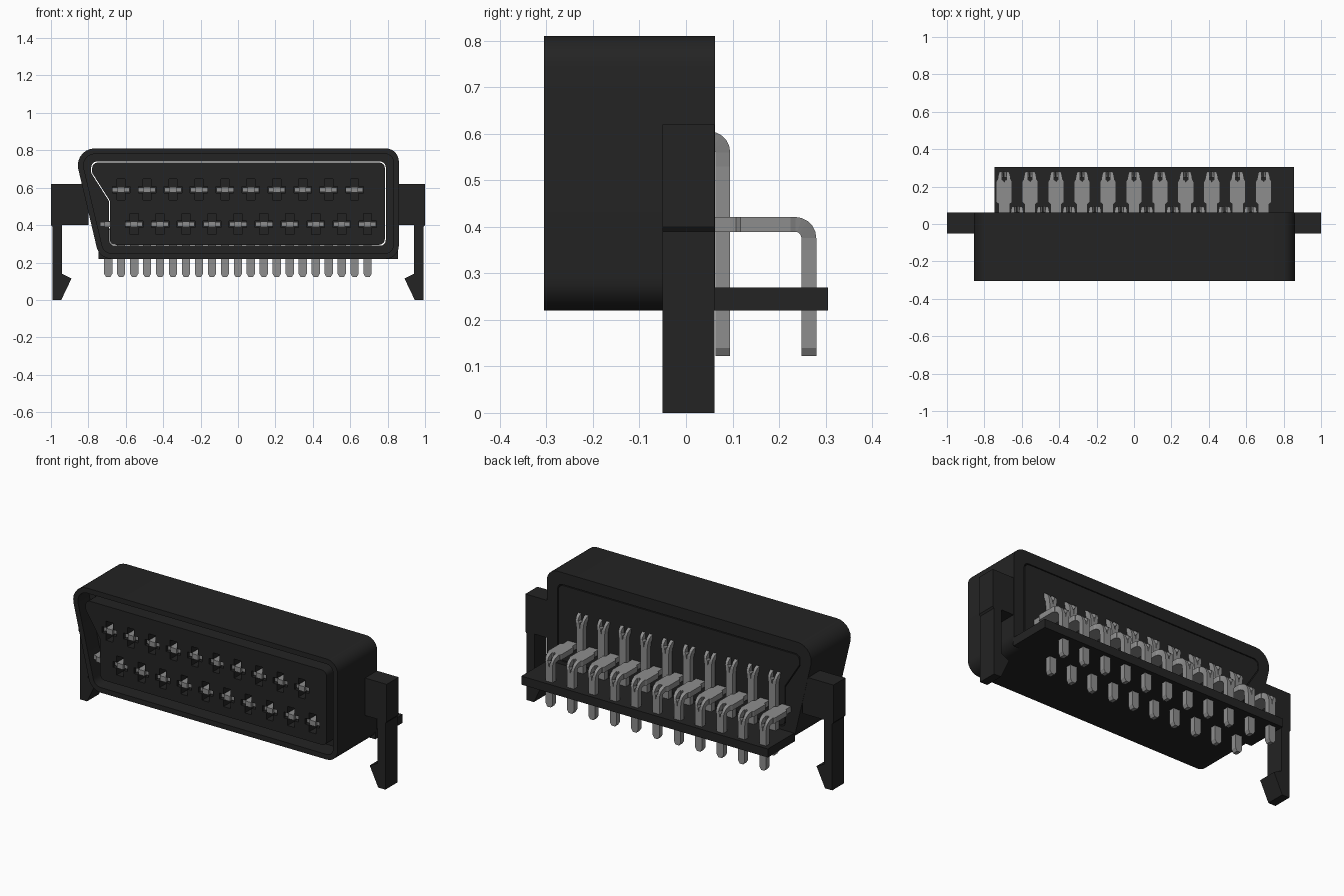
import bpy, bmesh, math
from mathutils import Vector

cube = bpy.data.objects.get("Cube")
if cube:
    bpy.data.objects.remove(cube, do_unlink=True)


def material(name, rgb):
    m = bpy.data.materials.new(name)
    m.diffuse_color = (*rgb, 1)
    m.use_nodes = True
    m.node_tree.nodes["Principled BSDF"].inputs["Base Color"].default_value = (*rgb, 1)
    return m


BLACK = material("black plastic", (0.017, 0.017, 0.017))
GREY = material("grey metal", (0.27, 0.27, 0.27))


def finish(name, bm, mat, smooth=False):
    bmesh.ops.recalc_face_normals(bm, faces=bm.faces)
    me = bpy.data.meshes.new(name)
    bm.to_mesh(me)
    bm.free()
    ob = bpy.data.objects.new(name, me)
    bpy.context.collection.objects.link(ob)
    me.materials.append(mat)
    if smooth:
        bpy.ops.object.select_all(action='DESELECT')
        ob.select_set(True)
        bpy.context.view_layer.objects.active = ob
        bpy.ops.object.shade_smooth_by_angle(angle=math.radians(30))
    return ob


def add_box(bm, x0, x1, y0, y1, z0, z1):
    v = bmesh.ops.create_cube(bm, size=1)["verts"]
    for p in v:
        p.co = ((x0 + x1) / 2 + p.co.x * (x1 - x0),
                (y0 + y1) / 2 + p.co.y * (y1 - y0),
                (z0 + z1) / 2 + p.co.z * (z1 - z0))


def rounded(corners, n=7):
    """Outline with rounded corners; each corner is (x, z, radius)."""
    out = []
    for i, (x, z, r) in enumerate(corners):
        p = Vector((x, z))
        a = (Vector(corners[i - 1][:2]) - p).normalized()
        b = (Vector(corners[(i + 1) % len(corners)][:2]) - p).normalized()
        half = a.angle(b) / 2
        c = p + (a + b).normalized() * r / math.sin(half)
        t0 = p + a * r / math.tan(half) - c
        t1 = p + b * r / math.tan(half) - c
        turn = math.pi - 2 * half
        for k in range(n + 1):
            f = k / n
            d = (t0 * math.sin((1 - f) * turn) + t1 * math.sin(f * turn)) / math.sin(turn)
            out.append(tuple(c + d))
    return out


def slab(name, loops, y0, y1, mat=BLACK):
    """Extrude an x-z outline, with holes, from y0 to y1."""
    cu = bpy.data.curves.new(name, 'CURVE')
    cu.dimensions = '2D'
    cu.fill_mode = 'BOTH'
    cu.extrude = (y1 - y0) / 2
    for loop in loops:
        s = cu.splines.new('POLY')
        s.points.add(len(loop) - 1)
        for p, (x, z) in zip(s.points, loop):
            p.co = (x, z, 0, 1)
        s.use_cyclic_u = True
    tmp = bpy.data.objects.new(name + "_outline", cu)
    bpy.context.collection.objects.link(tmp)
    deps = bpy.context.evaluated_depsgraph_get()
    me = bpy.data.meshes.new_from_object(tmp.evaluated_get(deps))
    bm = bmesh.new()
    bm.from_mesh(me)
    bpy.data.objects.remove(tmp, do_unlink=True)
    bpy.data.meshes.remove(me)
    for v in bm.verts:
        x, z, d = v.co
        v.co = (x, (y0 + y1) / 2 - d, z)
    bmesh.ops.remove_doubles(bm, verts=bm.verts, dist=0.0002)
    return finish(name, bm, mat, True)


# Housing: outer shell, groove floor and contact block
BACK = 0.062
outer = rounded([(-0.88, 0.81, 0.09), (0.86, 0.81, 0.07), (0.86, 0.22, 0.07), (-0.741, 0.22, 0.08)])
inner = rounded([(-0.842, 0.78, 0.06), (0.83, 0.78, 0.04), (0.83, 0.25, 0.04), (-0.717, 0.25, 0.05)])


def block_outline(g):
    return rounded([(-0.78 - g, 0.735 + g, 0.03), (0.785 + g, 0.735 + g, 0.03),
                    (0.785 + g, 0.295 - g, 0.03), (-0.685 - g, 0.295 - g, 0.03),
                    (-0.685 - g, 0.53 - g * 0.3, 0.02), (-0.78 - g, 0.68 - g * 0.3, 0.02)], 4)


slab("outer_shell", [outer, inner], -0.305, BACK)
slab("groove_floor", [inner, block_outline(0.005)], -0.2, BACK)

PITCH = 0.1387
upper_x = [-0.625 + PITCH * i for i in range(10)]
lower_x = [-0.694 + PITCH * i for i in range(11)]
UPPER_Z, LOWER_Z = 0.59, 0.405


def cross(x, z, a=0.047, b=0.017, c=0.022, d=0.056):
    q = [(a, b), (c, b), (c, d)]
    pts = q + [(-u, w) for u, w in q[::-1]]
    pts += [(-u, -w) for u, w in q] + [(u, -w) for u, w in q[::-1]]
    return [(x + u, z + w) for u, w in pts]


holes = [cross(x, UPPER_Z) for x in upper_x] + [cross(x, LOWER_Z) for x in lower_x[1:]]
slab("contact_block_front", [block_outline(0)] + holes, -0.3, -0.15)
slab("contact_block_back", [block_outline(0)], -0.15, BACK)

# Front contacts: flat blade with a raised middle
bm = bmesh.new()
for xs, z in ((upper_x, UPPER_Z), (lower_x, LOWER_Z)):
    for x in xs:
        add_box(bm, x - 0.045, x + 0.045, -0.285, -0.14, z - 0.012, z + 0.012)
        add_box(bm, x - 0.019, x + 0.019, -0.3, -0.14, z - 0.015, z + 0.015)
finish("front_contacts", bm, GREY)

# Rear solder shelf
bm = bmesh.new()
add_box(bm, -0.745, 0.855, BACK - 0.01, 0.305, 0.22, 0.27)
finish("rear_shelf", bm, BLACK)


def pins(name, xs, stations, thick=0.032):
    """Bent strips; each station is (y, z, angle, slot half width, half width)."""
    bm = bmesh.new()
    for x in xs:
        for s in (-1, 1):
            rings = []
            for y, z, ang, gap, w in stations:
                ny, nz = math.sin(ang) * thick / 2, math.cos(ang) * thick / 2
                rings.append([bm.verts.new((x + s * u, y + k * ny, z + k * nz))
                              for u, k in ((gap, 1), (w, 1), (w, -1), (gap, -1))])
            for r0, r1 in zip(rings, rings[1:]):
                for i in range(4):
                    j = (i + 1) % 4
                    bm.faces.new((r0[i], r0[j], r1[j], r1[i]))
            bm.faces.new(rings[0])
            bm.faces.new(rings[-1][::-1])
    finish(name, bm, GREY)


def bend(cy, cz, r, w0, w1, gap, n=5):
    """Quarter turn from rearward to downward, slotted in the middle."""
    out = []
    for i in range(n + 1):
        f = i / n
        a = f * math.pi / 2
        out.append((cy + r * math.sin(a), cz + r * math.cos(a), a,
                    gap if i < n else 0.004, w0 + (w1 - w0) * f))
    return out


DOWN = math.pi / 2


def tail(y):
    return [(y, 0.14, DOWN, 0, 0.022), (y, 0.122, DOWN, 0, 0.011)]


# Upper row drops straight behind the housing
pins("upper_pins", upper_x,
     [(0.03, 0.589, 0, 0.014, 0.036)] + bend(0.05, 0.56, 0.029, 0.036, 0.026, 0.013)
     + [(0.079, 0.53, DOWN, 0, 0.022)] + tail(0.079))

# Lower row reaches back over the shelf, widened in the middle
pins("lower_pins", lower_x,
     [(0.03, 0.405, 0, 0, 0.03), (0.107, 0.405, 0, 0, 0.03), (0.117, 0.405, 0, 0, 0.043),
      (0.225, 0.405, 0, 0, 0.043), (0.235, 0.405, 0, 0.004, 0.038)]
     + bend(0.235, 0.376, 0.029, 0.036, 0.024, 0.011)
     + [(0.264, 0.35, DOWN, 0, 0.022)] + tail(0.264))

# Side clips: ear, leg and inward hook
clip = [(0.8, 0.62), (1.0, 0.62), (1.0, 0.4), (0.992, 0.39), (0.992, 0.0), (0.945, 0.0),
        (0.89, 0.115), (0.94, 0.14), (0.94, 0.4), (0.8, 0.4)]
for side, s in (("left", 1), ("right", -1)):
    slab(side + "_clip", [[(s * x, z) for x, z in clip]], -0.05, BACK - 0.001)
